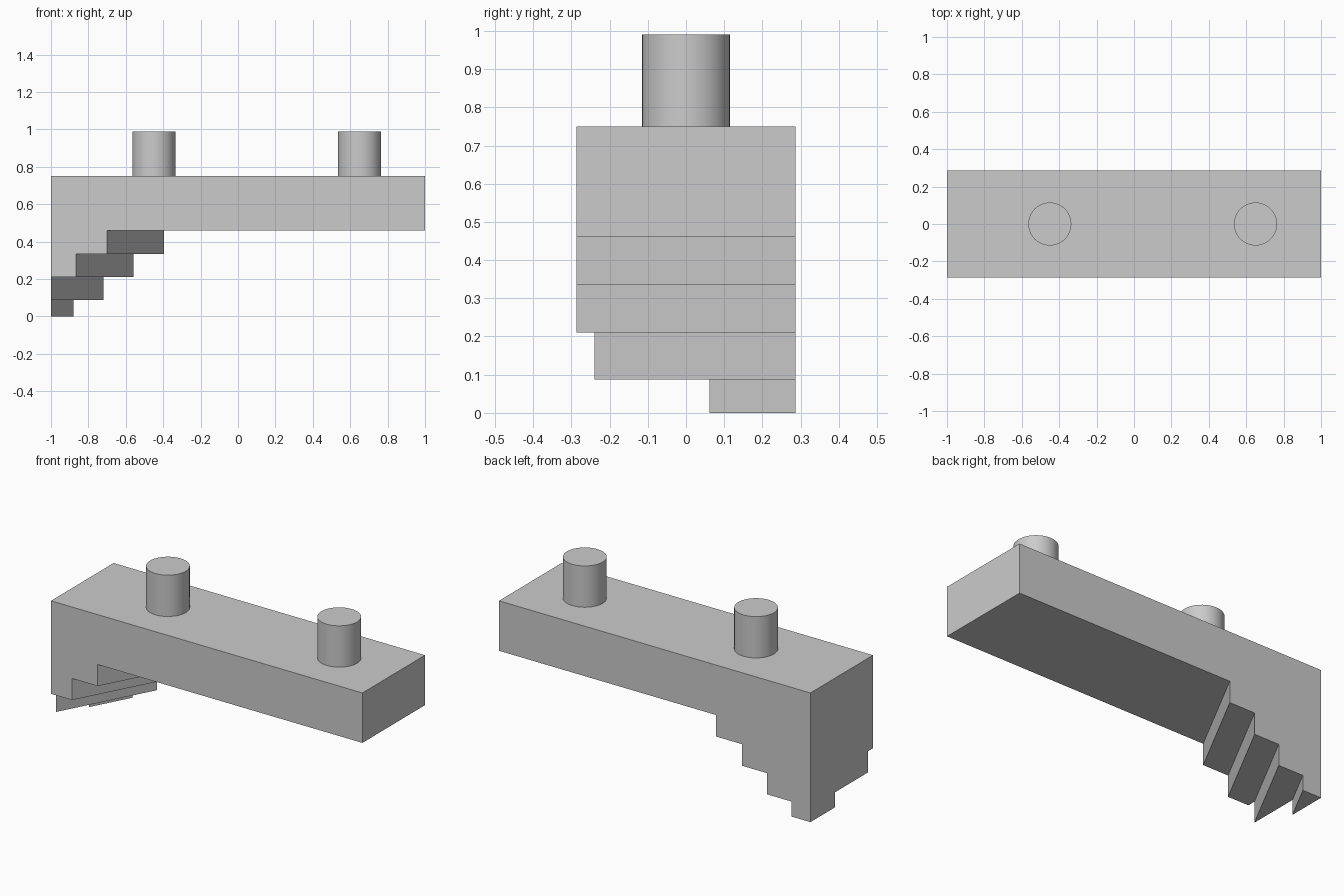
import bpy
import bmesh
import math

cube = bpy.data.objects.get("Cube")
if cube:
    bpy.data.objects.remove(cube, do_unlink=True)

grey = bpy.data.materials.new("plain_grey")
grey.use_nodes = True
COLOUR = (0.6, 0.6, 0.6, 1)
grey.diffuse_color = COLOUR
grey.node_tree.nodes["Principled BSDF"].inputs["Base Color"].default_value = COLOUR

HALF_DEPTH = 0.287
SKEW = 0.305          # sideways shift of the steps from back to front
TOP = 0.75
BEAM_BOTTOM = 0.46


def add_object(name, bm):
    bmesh.ops.recalc_face_normals(bm, faces=bm.faces[:])
    mesh = bpy.data.meshes.new(name)
    bm.to_mesh(mesh)
    bm.free()
    mesh.materials.append(grey)
    obj = bpy.data.objects.new(name, mesh)
    bpy.context.collection.objects.link(obj)
    return obj


# Beam with skewed steps underneath: (right edge at the back, bottom, top)
steps = [(-0.88, 0, 0.087), (-0.72, 0.087, 0.21),
         (-0.56, 0.21, 0.335), (-0.395, 0.335, BEAM_BOTTOM)]
profile = [(-1.5, TOP), (-1.5, 0)]
for x, low, high in steps:
    profile += [(x, low), (x, high)]
profile += [(1.5, BEAM_BOTTOM), (1.5, TOP)]

bm = bmesh.new()
back = bm.faces.new([bm.verts.new((x, HALF_DEPTH, z)) for x, z in profile])
front = bmesh.ops.extrude_face_region(bm, geom=[back], use_keep_orig=True)["geom"]
bmesh.ops.translate(bm, vec=(-SKEW, -2 * HALF_DEPTH, 0),
                    verts=[v for v in front if isinstance(v, bmesh.types.BMVert)])

# Square off both ends
for side in (-1, 1):
    cut = bmesh.ops.bisect_plane(bm, geom=bm.verts[:] + bm.edges[:] + bm.faces[:],
                                 plane_co=(side, 0, 0), plane_no=(side, 0, 0),
                                 clear_outer=True)["geom_cut"]
    rim = [e for e in cut if isinstance(e, bmesh.types.BMEdge)]
    bmesh.ops.holes_fill(bm, edges=rim, sides=0)
add_object("stepped_beam", bm)

# Round pegs on top
for name, x in (("right_peg", -0.45), ("left_peg", 0.65)):
    bm = bmesh.new()
    bmesh.ops.create_cone(bm, cap_ends=True, segments=48, radius1=0.115,
                          radius2=0.115, depth=0.24)
    bmesh.ops.translate(bm, vec=(x, 0, TOP + 0.12), verts=bm.verts[:])
    peg = add_object(name, bm)
    bpy.ops.object.select_all(action='DESELECT')
    peg.select_set(True)
    bpy.context.view_layer.objects.active = peg
    bpy.ops.object.shade_smooth_by_angle(angle=math.radians(30))
